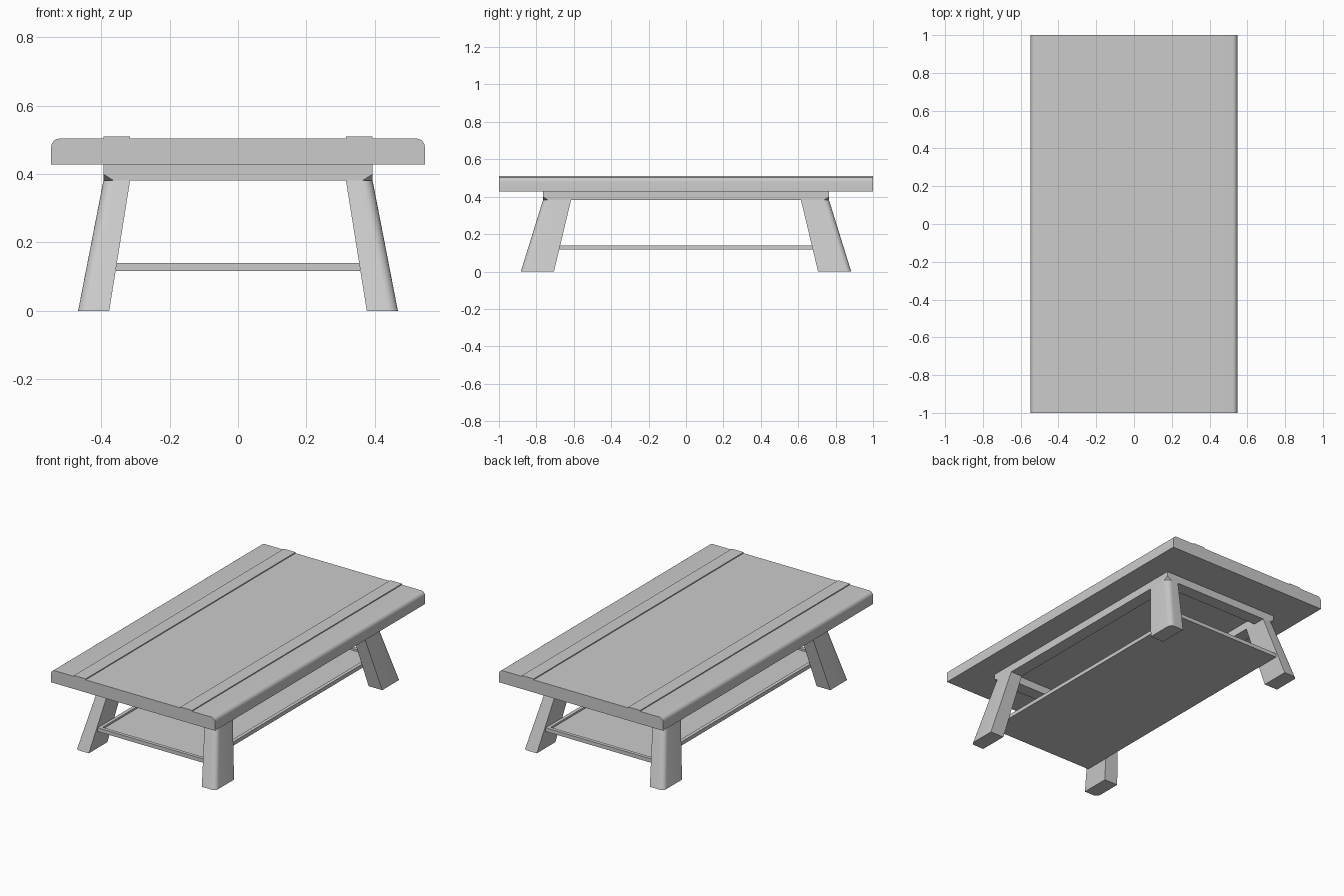
import bpy, bmesh
from math import sin, cos, pi
from mathutils import Vector

if "Cube" in bpy.data.objects:
    bpy.data.objects.remove(bpy.data.objects["Cube"])


def finish(bm, name, smooth=False):
    bmesh.ops.recalc_face_normals(bm, faces=bm.faces)
    mesh = bpy.data.meshes.new(name)
    bm.to_mesh(mesh)
    bm.free()
    ob = bpy.data.objects.new(name, mesh)
    bpy.context.collection.objects.link(ob)
    if smooth:
        bpy.ops.object.select_all(action='DESELECT')
        ob.select_set(True)
        bpy.context.view_layer.objects.active = ob
        bpy.ops.object.shade_smooth_by_angle(angle=0.6)
    return ob


def loft(a, b):
    """Closed solid between two matching outlines."""
    bm = bmesh.new()
    va = [bm.verts.new(p) for p in a]
    vb = [bm.verts.new(p) for p in b]
    n = len(va)
    bm.faces.new(va)
    bm.faces.new(vb)
    for i in range(n):
        j = (i + 1) % n
        bm.faces.new((va[i], va[j], vb[j], vb[i]))
    return bm


def box(x0, x1, y0, y1, z0, z1):
    return loft([(x0, y0, z0), (x1, y0, z0), (x1, y1, z0), (x0, y1, z0)],
                [(x0, y0, z1), (x1, y0, z1), (x1, y1, z1), (x0, y1, z1)])


def arc(cx, cy, r, n=6):
    """Quarter circle from +x to +y."""
    return [(cx + r * cos(i * pi / 2 / n), cy + r * sin(i * pi / 2 / n)) for i in range(n + 1)]


HX, HY = 0.394, 0.765            # apron half size
RAIL = 0.078                     # rail thickness
Z_LEG, Z_TOP = 0.381, 0.428      # leg top, underside of table top

# Table top: rounded long edges and two raised strips
half = [(0.547, Z_TOP)] + arc(0.522, 0.479, 0.025)
half += [(HX, 0.504), (HX, 0.51), (HX - RAIL, 0.51), (HX - RAIL, 0.504)]
profile = half + [(-x, z) for x, z in reversed(half)]
finish(loft([(x, -1, z) for x, z in profile], [(x, 1, z) for x, z in profile]),
       "table_top", True)

# Side rails of the apron
for s, side in ((-1, "left"), (1, "right")):
    xs = sorted((s * HX, s * (HX - RAIL)))
    finish(box(*xs, -HY + RAIL, HY - RAIL, Z_LEG, Z_TOP), side + "_rail")

# End rails, with the lower outer corners cut off above the rounded legs
for t, end in ((-1, "front"), (1, "back")):
    ys = sorted((t * HY, t * (HY - RAIL)))
    bm = box(-HX, HX, *ys, Z_LEG, Z_TOP)
    for s in (-1, 1):
        bmesh.ops.bisect_plane(bm, geom=bm.verts[:] + bm.edges[:] + bm.faces[:],
                               plane_co=(s * HX, t * HY, 0.40),
                               plane_no=Vector((s / 0.03, t / 0.03, -1 / 0.019)).normalized(),
                               clear_outer=True)
        bmesh.ops.holes_fill(bm, edges=[e for e in bm.edges if e.is_boundary], sides=0)
    finish(bm, end + "_rail")

# Splayed, tapered legs with a rounded outer corner


def leg_section(s, t, x0, x1, y0, y1, r, z):
    pts = [(x0, y0), (x1, y0)] + arc(x1 - r, y1 - r, r) + [(x0, y1)]
    return [(s * x, t * y, z) for x, y in pts]


for s, side in ((-1, "left"), (1, "right")):
    for t, end in ((-1, "front"), (1, "back")):
        finish(loft(leg_section(s, t, 0.377, 0.468, 0.706, 0.883, 0.028, 0),
                    leg_section(s, t, HX - RAIL, HX, 0.615, HY, 0.03, Z_LEG)),
               f"{end}_{side}_leg", True)

# Lower shelf with a raised rim around a sunken panel
bm = box(-0.357, 0.357, -0.83, 0.83, 0.117, 0.14)
bmesh.ops.recalc_face_normals(bm, faces=bm.faces)
top = max(bm.faces, key=lambda f: f.calc_center_median().z)
bmesh.ops.inset_region(bm, faces=[top], thickness=0.03)
panel = bmesh.ops.extrude_discrete_faces(bm, faces=[top])["faces"][0]
bmesh.ops.translate(bm, verts=panel.verts, vec=(0, 0, -0.011))
finish(bm, "lower_shelf")
